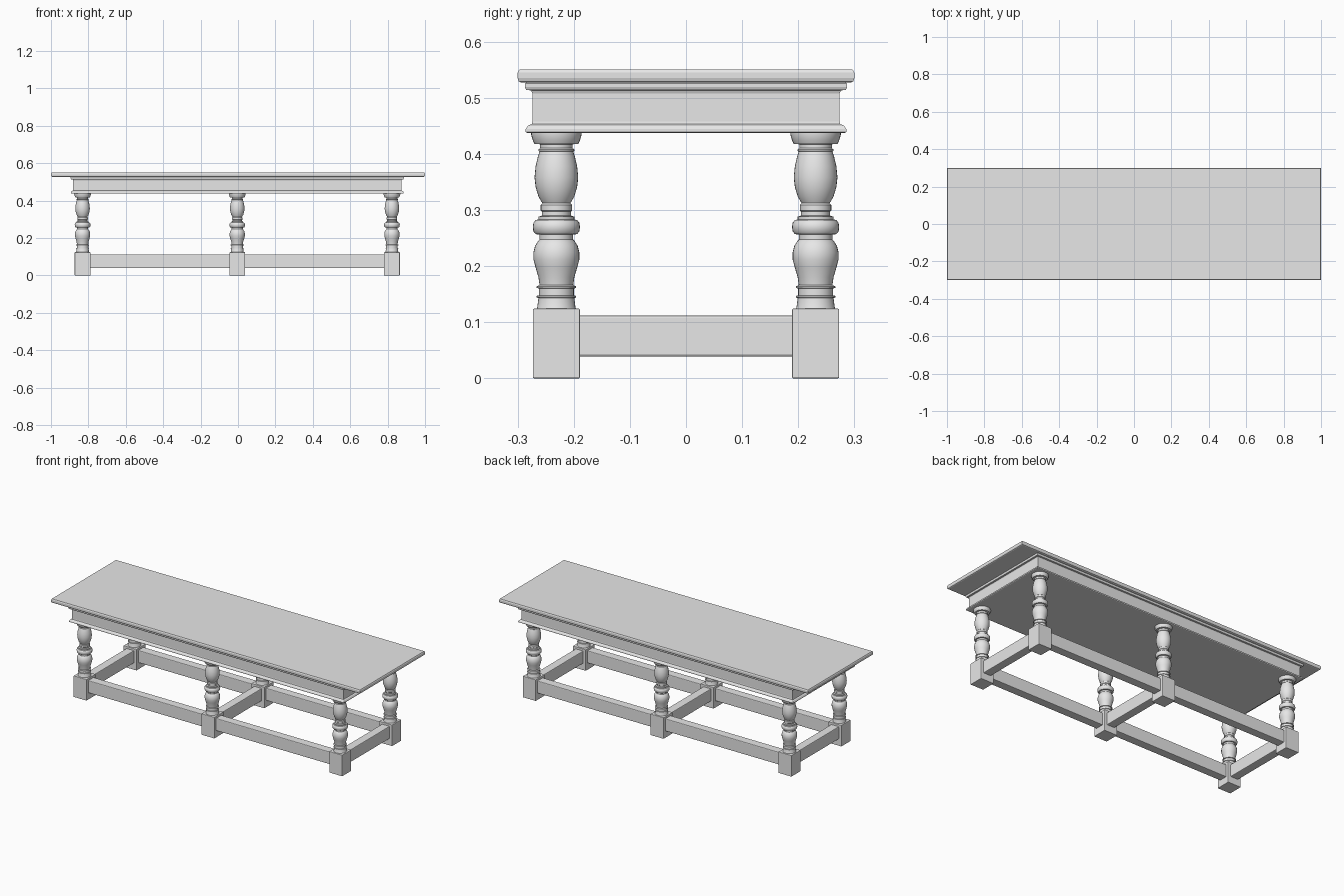
import bpy, bmesh, math
from mathutils import Matrix, Vector

if "Cube" in bpy.data.objects:
    bpy.data.objects.remove(bpy.data.objects["Cube"], do_unlink=True)

grey = bpy.data.materials.new("plain grey")
grey.use_nodes = True
grey.diffuse_color = (0.8, 0.8, 0.8, 1)
grey.node_tree.nodes["Principled BSDF"].inputs["Base Color"].default_value = (0.8, 0.8, 0.8, 1)

SHIFT = -0.004          # the underframe sits slightly off centre
LEG_X, LEG_Y = 0.827, 0.231
BLOCK = 0.042           # half width of a foot block


def finish(name, bm, smooth=False):
    bmesh.ops.recalc_face_normals(bm, faces=bm.faces)
    mesh = bpy.data.meshes.new(name)
    bm.to_mesh(mesh)
    bm.free()
    mesh.materials.append(grey)
    obj = bpy.data.objects.new(name, mesh)
    bpy.context.collection.objects.link(obj)
    if smooth:
        bpy.ops.object.select_all(action="DESELECT")
        obj.select_set(True)
        bpy.context.view_layer.objects.active = obj
        bpy.ops.object.shade_smooth_by_angle(angle=math.radians(35))
    return obj


def loft(name, rings, smooth=False):
    """Skin a stack of matching rings and cap both ends."""
    bm = bmesh.new()
    loops = [[bm.verts.new(p) for p in ring] for ring in rings]
    n = len(loops[0])
    for a, b in zip(loops, loops[1:]):
        for i in range(n):
            j = (i + 1) % n
            bm.faces.new((a[i], a[j], b[j], b[i]))
    bm.faces.new(loops[0][::-1])
    bm.faces.new(loops[-1])
    return finish(name, bm, smooth)


def moulded_slab(name, half_x, half_y, profile, x=0):
    """Rectangular slab whose edge follows (outset, z) pairs."""
    corners = ((-1, -1), (1, -1), (1, 1), (-1, 1))
    return loft(name, [[(x + sx * (half_x + o), sy * (half_y + o), z) for sx, sy in corners]
                       for o, z in profile])


def turned(name, x, y, profile, sides=32):
    """Lathe-turned part from (radius, z) pairs."""
    angles = [2 * math.pi * i / sides for i in range(sides)]
    return loft(name, [[(x + r * math.cos(a), y + r * math.sin(a), z) for a in angles]
                       for r, z in profile], True)


def box(name, low, high, bevel):
    low, high = Vector(low), Vector(high)
    bm = bmesh.new()
    bmesh.ops.create_cube(bm, size=1, matrix=Matrix.Translation((low + high) / 2)
                          @ Matrix.Diagonal((*(high - low), 1)))
    obj = finish(name, bm)
    mod = obj.modifiers.new("Soft edges", "BEVEL")
    mod.width, mod.segments = bevel, 2
    return obj


# Table top with softly rounded edge
moulded_slab("table_top", 1.0, 0.30, [
    (-0.006, 0.527), (-0.002, 0.529), (0, 0.535), (0, 0.545), (-0.003, 0.55)])

# Apron with a moulding above and below
moulded_slab("apron", 0.878, 0.274, [
    (0.008, 0.437), (0.012, 0.439), (0.012, 0.444), (0.008, 0.450), (0.001, 0.453),
    (0, 0.458), (0, 0.508), (0.002, 0.513), (0.011, 0.514), (0.013, 0.519),
    (0.013, 0.525), (0.010, 0.528)], SHIFT)

# Turned leg outline, foot to cap
LEG = [
    (0.036, 0.122), (0.034, 0.127), (0.032, 0.143), (0.035, 0.144), (0.035, 0.147),
    (0.031, 0.148), (0.031, 0.160), (0.035, 0.161), (0.035, 0.164), (0.030, 0.166),
    (0.032, 0.180), (0.037, 0.197), (0.041, 0.212), (0.041, 0.224), (0.038, 0.236),
    (0.033, 0.244), (0.030, 0.247), (0.030, 0.256), (0.037, 0.257), (0.041, 0.262),
    (0.042, 0.270), (0.041, 0.277), (0.037, 0.282), (0.032, 0.283), (0.032, 0.288),
    (0.026, 0.290), (0.026, 0.297), (0.028, 0.299), (0.028, 0.309), (0.025, 0.312),
    (0.032, 0.324), (0.037, 0.341), (0.039, 0.358), (0.037, 0.378), (0.033, 0.395),
    (0.030, 0.404), (0.032, 0.405), (0.032, 0.408), (0.029, 0.410), (0.029, 0.417),
    (0.039, 0.418), (0.042, 0.424), (0.045, 0.434), (0.045, 0.438)]

columns = {"right": SHIFT - LEG_X, "middle": SHIFT, "left": SHIFT + LEG_X}
rows = {"front": -LEG_Y, "back": LEG_Y}

# Six legs standing on square foot blocks
for row, y in rows.items():
    for col, x in columns.items():
        turned(f"{row}_{col}_leg", x, y, LEG)
        box(f"{row}_{col}_foot_block", (x - BLOCK, y - BLOCK, 0),
            (x + BLOCK, y + BLOCK, 0.124), 0.002)

# Stretchers: two along each long side, three across
HALF, LOW, HIGH = 0.025, 0.039, 0.112
for row, y in rows.items():
    for side, end in (("right", -LEG_X), ("left", LEG_X)):
        a, b = sorted((SHIFT, SHIFT + end))
        box(f"{row}_{side}_stretcher", (a + BLOCK - 0.005, y - HALF, LOW),
            (b - BLOCK + 0.005, y + HALF, HIGH), 0.004)
for col, x in columns.items():
    reach = LEG_Y - BLOCK + 0.005
    box(f"{col}_cross_stretcher", (x - HALF, -reach, LOW), (x + HALF, reach, HIGH), 0.004)
